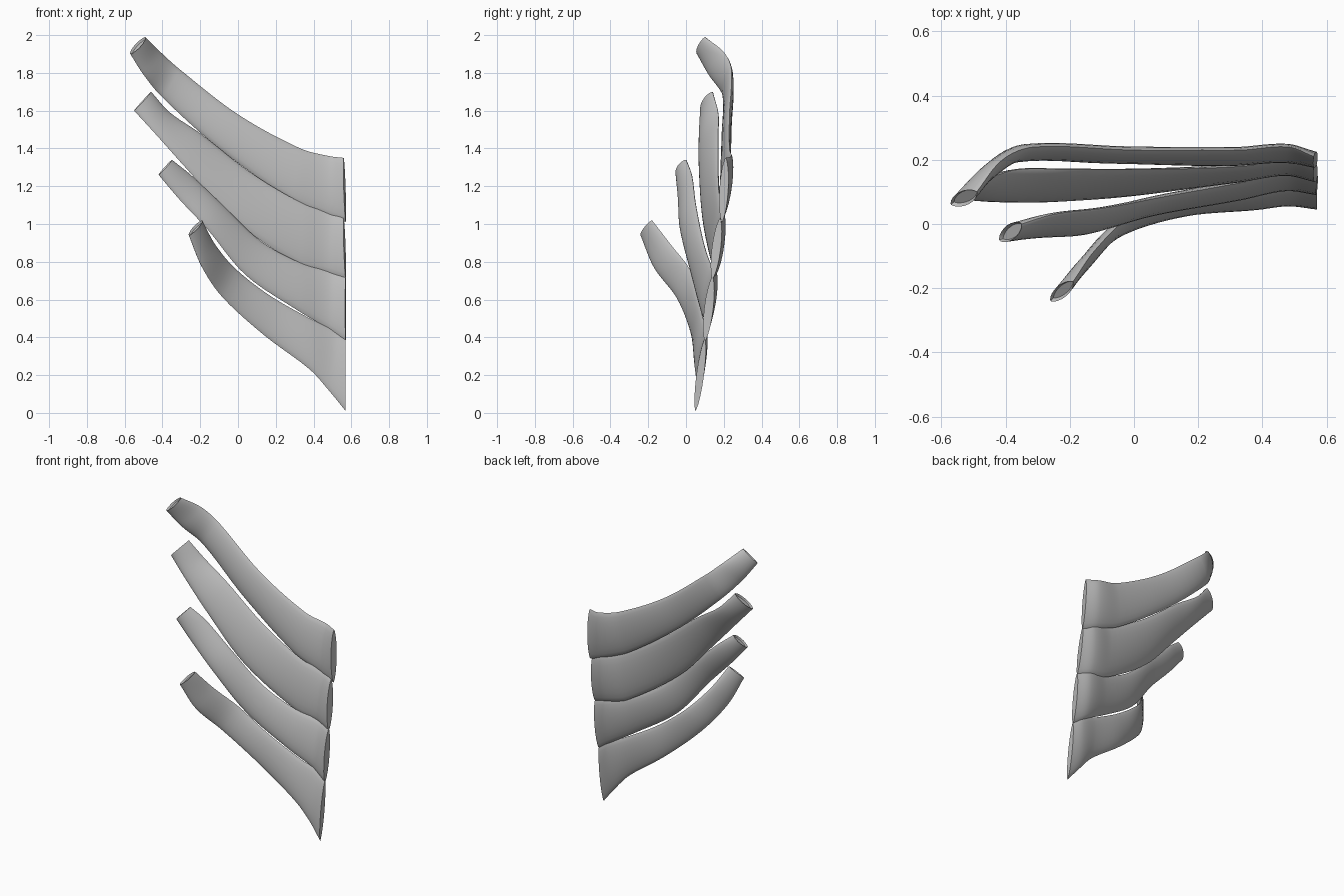
import bpy, bmesh
from math import cos, sin, pi, radians
from mathutils import Vector

cube = bpy.data.objects.get("Cube")
if cube:
    bpy.data.objects.remove(cube, do_unlink=True)

grey = bpy.data.materials.new("plain_grey")
grey.use_nodes = True
grey.diffuse_color = (0.5, 0.5, 0.5, 1)
shader = grey.node_tree.nodes["Principled BSDF"]
shader.inputs["Base Color"].default_value = grey.diffuse_color
shader.inputs["Roughness"].default_value = 0.7

STEPS_PER_SPAN = 6
SIDES = 20


def smooth_path(points, steps):
    """Hermite curve through the points, with chord-length spacing."""
    knots = [0.0]
    for a, b in zip(points, points[1:]):
        knots.append(knots[-1] + (b - a).length)
    last = len(points) - 1
    slopes = []
    for i in range(last + 1):
        lo, hi = max(i - 1, 0), min(i + 1, last)
        slopes.append((points[hi] - points[lo]) / (knots[hi] - knots[lo]))
    path = []
    for i in range(last):
        span = knots[i + 1] - knots[i]
        for k in range(steps):
            t = k / steps
            ease = t * t * (3 - 2 * t)
            path.append(points[i].lerp(points[i + 1], ease)
                        + slopes[i] * span * t * (1 - t) ** 2
                        - slopes[i + 1] * span * t * t * (1 - t))
    path.append(points[last].copy())
    return path


def make_strip(name, stations, half_thick=0.024):
    """Loft a lens-shaped section between an upper and a lower edge curve."""
    upper = smooth_path([Vector(s[:3]) for s in stations], STEPS_PER_SPAN)
    lower = smooth_path([Vector(s[3:]) for s in stations], STEPS_PER_SPAN)
    middle = [(a + b) / 2 for a, b in zip(upper, lower)]
    last = len(middle) - 1
    bm = bmesh.new()
    rings = []
    for i, centre in enumerate(middle):
        along = middle[min(i + 1, last)] - middle[max(i - 1, 0)]
        across = (upper[i] - lower[i]) / 2
        normal = along.cross(across).normalized()
        ring = []
        for k in range(SIDES):
            a = 2 * pi * k / SIDES
            bulge = sin(a) * abs(sin(a)) ** 0.3
            ring.append(bm.verts.new(centre + across * cos(a) + normal * half_thick * bulge))
        rings.append(ring)
    for r, s in zip(rings, rings[1:]):
        for k in range(SIDES):
            n = (k + 1) % SIDES
            bm.faces.new((r[k], r[n], s[n], s[k]))
    tip = bm.faces.new(rings[0])
    bm.faces.new(rings[-1])
    bmesh.ops.recalc_face_normals(bm, faces=bm.faces[:])
    # Shallow hollow in the free tip
    bmesh.ops.inset_individual(bm, faces=[tip], thickness=0.006, depth=-0.012)
    mesh = bpy.data.meshes.new(name)
    bm.to_mesh(mesh)
    bm.free()
    mesh.materials.append(grey)
    obj = bpy.data.objects.new(name, mesh)
    bpy.context.collection.objects.link(obj)
    bpy.ops.object.select_all(action="DESELECT")
    obj.select_set(True)
    bpy.context.view_layer.objects.active = obj
    bpy.ops.object.shade_smooth_by_angle(angle=radians(42))
    return obj


# Each station: upper edge point, then lower edge point, from free tip to root
make_strip("top_strip", [
    (-.49, .1, 1.99, -.57, .06, 1.9),
    (-.41, .2, 1.91, -.5, .12, 1.79),
    (-.31, .24, 1.82, -.4, .2, 1.67),
    (0, .23, 1.58, -.1, .2, 1.4),
    (.33, .23, 1.4, .28, .19, 1.13),
    (.48, .24, 1.36, .46, .2, 1.05),
    (.56, .21, 1.35, .57, .19, 1.01),
])
make_strip("upper_middle_strip", [
    (-.46, .14, 1.7, -.55, .08, 1.6),
    (-.36, .17, 1.59, -.44, .07, 1.48),
    (-.2, .17, 1.48, -.27, .07, 1.29),
    (.07, .17, 1.27, -.02, .09, 1.02),
    (.34, .18, 1.11, .33, .14, .78),
    (.48, .2, 1.06, .47, .16, .74),
    (.56, .18, 1.03, .57, .14, .71),
])
make_strip("lower_middle_strip", [
    (-.35, 0, 1.34, -.42, -.05, 1.26),
    (-.25, .03, 1.26, -.31, -.04, 1.13),
    (-.09, .05, 1.11, -.16, -.03, .97),
    (.12, .09, .91, .04, .03, .73),
    (.34, .13, .79, .32, .08, .54),
    (.48, .16, .75, .47, .11, .45),
    (.57, .14, .72, .57, .1, .38),
])
make_strip("bottom_strip", [
    (-.19, -.18, 1.02, -.26, -.24, .94),
    (-.12, -.08, .89, -.19, -.17, .77),
    (-.01, .02, .76, -.08, -.05, .61),
    (.17, .06, .62, .14, .03, .41),
    (.38, .09, .5, .38, .05, .23),
    (.5, .11, .44, .48, .06, .12),
    (.57, .1, .39, .57, .05, .01),
], half_thick=0.02)
